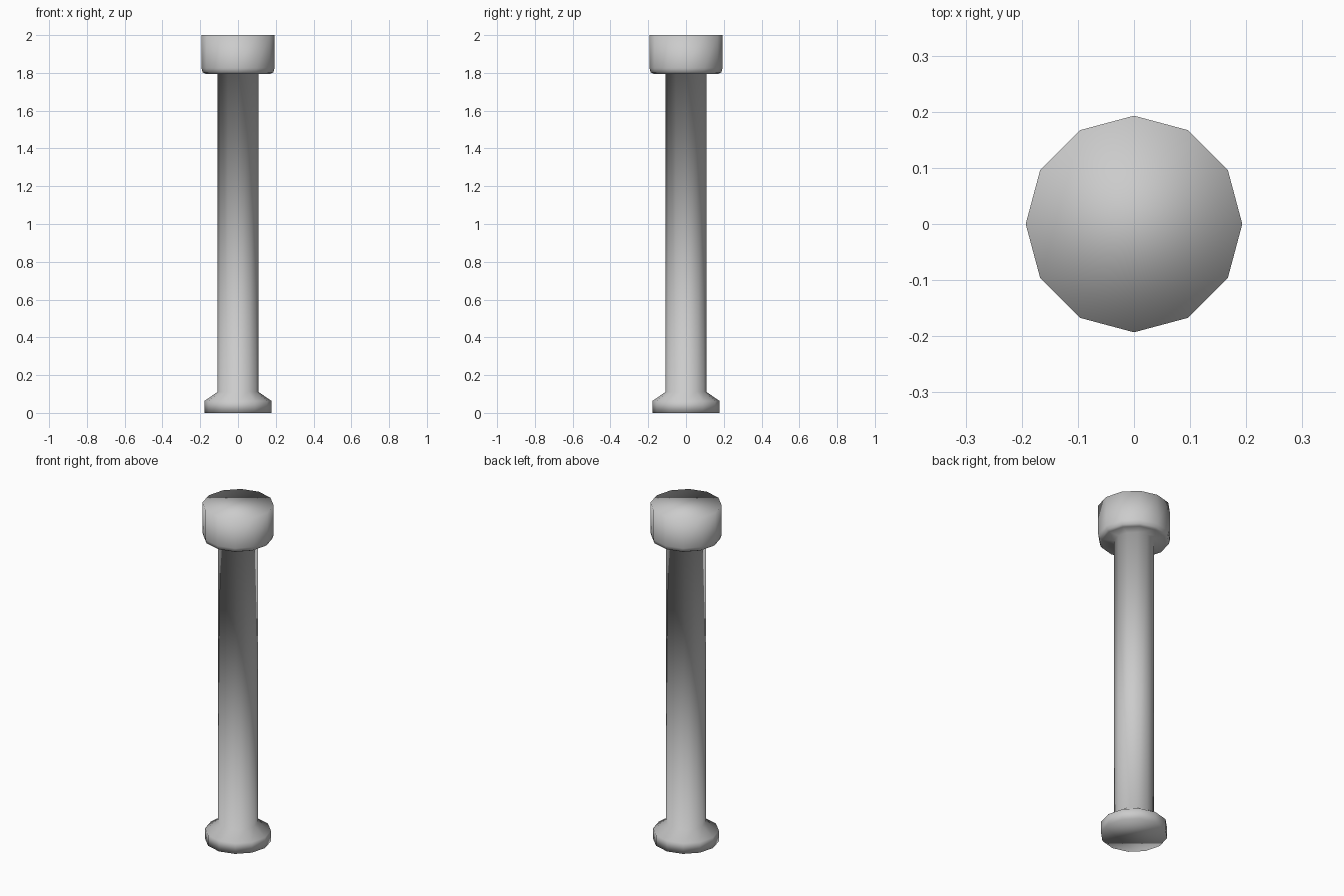
import bpy, bmesh
from math import cos, sin, tau

if "Cube" in bpy.data.objects:
    bpy.data.objects.remove(bpy.data.objects["Cube"])

SIDES = 12


def lathe(name, profile):
    """Revolve (radius, z) points into a closed, smooth 12-sided solid."""
    bm = bmesh.new()
    rings = [[bm.verts.new((r * cos(tau * i / SIDES), r * sin(tau * i / SIDES), z))
              for i in range(SIDES)] for r, z in profile]
    for low, high in zip(rings, rings[1:]):
        for i in range(SIDES):
            j = (i + 1) % SIDES
            bm.faces.new((low[i], low[j], high[j], high[i]))
    bm.faces.new(rings[0][::-1])
    bm.faces.new(rings[-1])
    for f in bm.faces:
        f.smooth = True
    mesh = bpy.data.meshes.new(name)
    bm.to_mesh(mesh)
    bm.free()
    obj = bpy.data.objects.new(name, mesh)
    bpy.context.collection.objects.link(obj)
    return obj


# Post: flared foot, straight shaft, head with a bevelled lower edge
lathe("post", [
    (0.178, 0.0), (0.178, 0.063),
    (0.108, 0.111), (0.108, 1.795),
    (0.172, 1.795), (0.187, 1.803), (0.193, 1.825),
    (0.193, 2.0),
])
